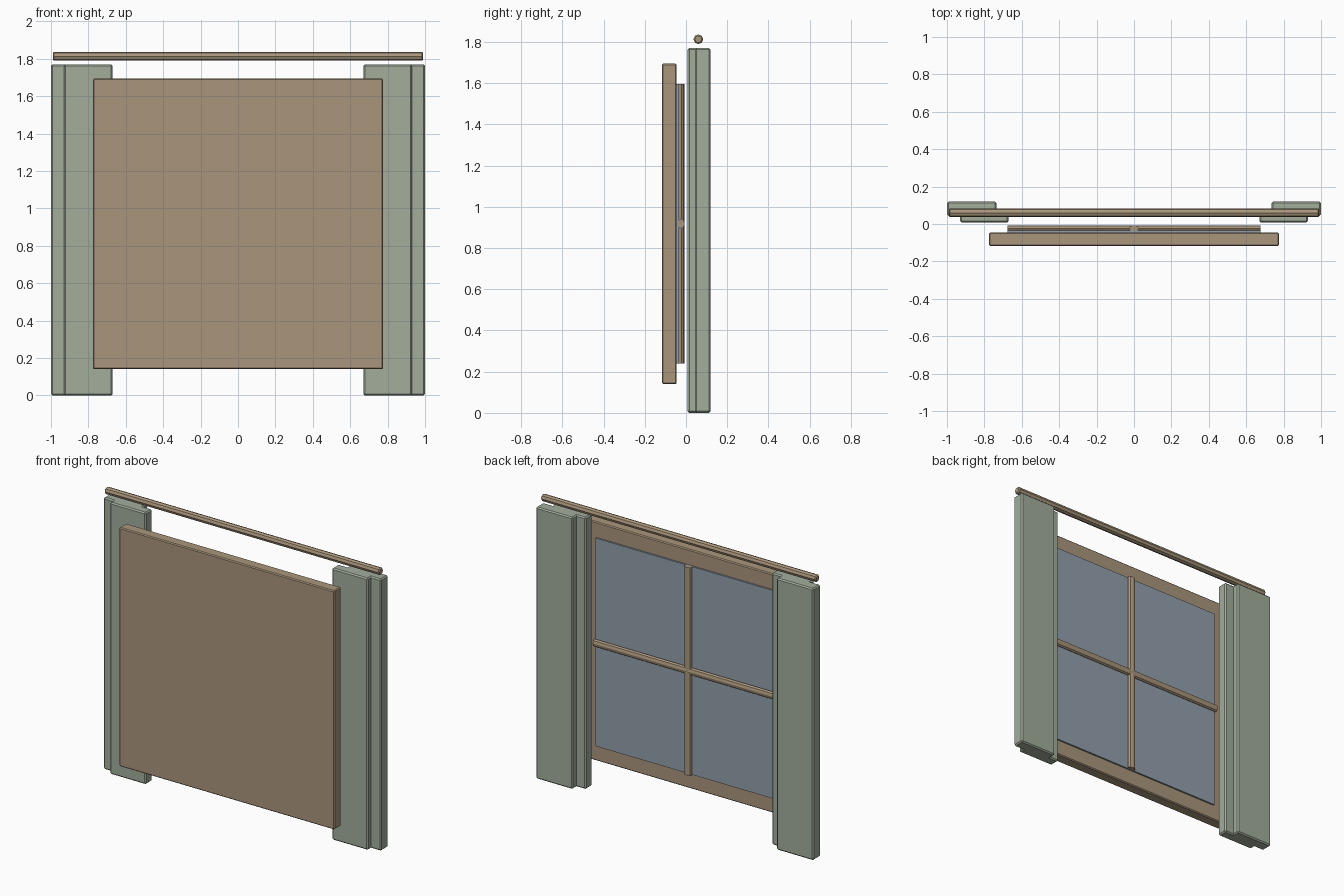
import bpy
from math import pi

cube = bpy.data.objects.get("Cube")
if cube:
    bpy.data.objects.remove(cube, do_unlink=True)


def material(name, rgb):
    m = bpy.data.materials.new(name)
    m.use_nodes = True
    m.diffuse_color = (*rgb, 1)
    m.node_tree.nodes["Principled BSDF"].inputs["Base Color"].default_value = (*rgb, 1)
    return m


wood = material("warm wood", (0.40, 0.305, 0.20))
sage = material("sage green", (0.36, 0.42, 0.33))
glass = material("blue grey glass", (0.29, 0.35, 0.41))


def finish(obj, name, mat, bevel):
    obj.name = name
    obj.data.materials.append(mat)
    bpy.ops.object.transform_apply(location=False, rotation=True, scale=True)
    if bevel:
        mod = obj.modifiers.new("soft edges", "BEVEL")
        mod.width = bevel
        mod.segments = 1
        mod.limit_method = "ANGLE"
        mod.angle_limit = pi / 3
    return obj


def box(name, x, y, z, mat, bevel=0.0):
    """Box from (min, max) ranges on each axis."""
    spans = (x, y, z)
    bpy.ops.mesh.primitive_cube_add(size=1, location=[(a + b) / 2 for a, b in spans])
    obj = bpy.context.object
    obj.scale = [b - a for a, b in spans]
    return finish(obj, name, mat, bevel)


def bar(name, centre, length, width, depth, mat, horizontal=False, bevel=0.0):
    """Eight-sided bar, upright or along x."""
    bpy.ops.mesh.primitive_cylinder_add(vertices=8, radius=0.5, depth=1, location=centre)
    obj = bpy.context.object
    obj.scale = (width, depth, length)
    if horizontal:
        obj.rotation_euler = (0, pi / 2, 0)
    return finish(obj, name, mat, bevel)


# Window: solid backing panel, glass and crossed glazing bars
box("window_panel", (-0.775, 0.775), (-0.117, -0.045), (0.14, 1.695), wood, 0.006)
box("window_glass", (-0.675, 0.675), (-0.05, -0.034), (0.24, 1.595), glass)
bar("vertical_glazing_bar", (0, -0.023, 0.918), 1.355, 0.056, 0.032, wood)
bar("horizontal_glazing_bar", (0, -0.023, 0.918), 1.355, 0.05, 0.032, wood, True)

# Curtain rod
bar("curtain_rod", (0, 0.06, 1.813), 1.98, 0.047, 0.047, wood, True, 0.006)

# Curtains: two overlapping folds on each side
for side, s in (("left", 1), ("right", -1)):
    for fold, inner, outer, y in (("front", 0.67, 0.93, (0.008, 0.075)),
                                  ("back", 0.735, 1.0, (0.043, 0.119))):
        box(f"{side}_curtain_{fold}_fold", sorted((s * inner, s * outer)), y,
            (0, 1.77), sage, 0.008)
